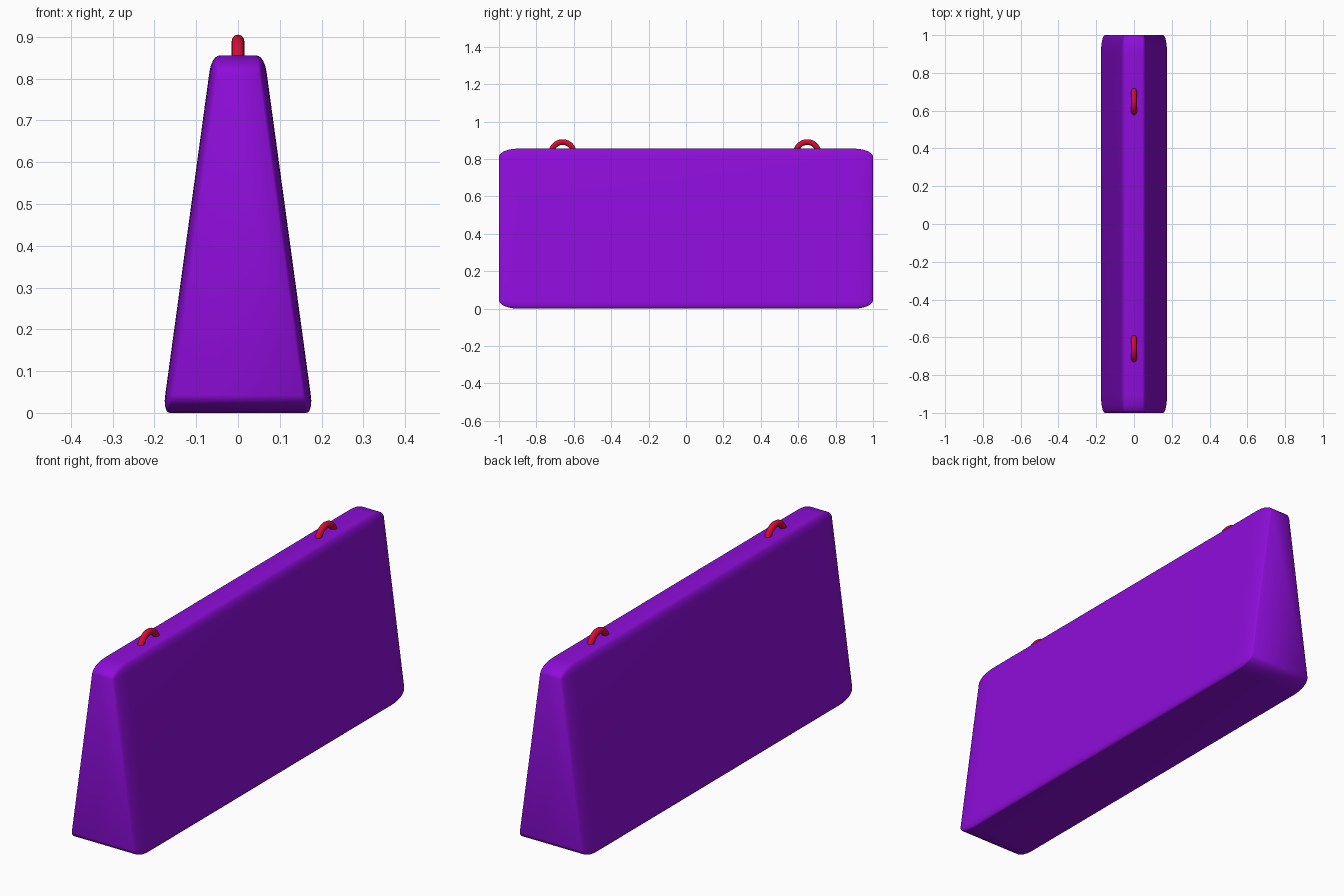
import bpy, math

if "Cube" in bpy.data.objects:
    bpy.data.objects.remove(bpy.data.objects["Cube"])


def material(name, colour):
    m = bpy.data.materials.new(name)
    m.diffuse_color = (*colour, 1)
    m.use_nodes = True
    m.node_tree.nodes["Principled BSDF"].inputs["Base Color"].default_value = m.diffuse_color
    return m


purple = material("purple_plastic", (0.27, 0.004, 0.70))
red = material("red_metal", (0.65, 0.004, 0.035))

# Barrier body: box narrowed at the top, with a bevel stretched by the object scale
bpy.ops.mesh.primitive_cube_add(size=2, location=(0, 0, 0.4275))
body = bpy.context.object
body.name = "barrier_body"
for v in body.data.vertices:
    if v.co.z > 0:
        v.co.x *= 0.35
body.scale = (0.18, 1.0, 0.4275)
bevel = body.modifiers.new("rounded_edges", "BEVEL")
bevel.width = 0.1
bevel.segments = 6
bevel.limit_method = 'NONE'
body.data.materials.append(purple)
bpy.ops.object.shade_smooth()

# Lifting loops: rings half sunk into the top
for name, y in (("front_lifting_loop", -0.66), ("back_lifting_loop", 0.648)):
    bpy.ops.mesh.primitive_torus_add(
        major_radius=0.06, minor_radius=0.015, major_segments=48,
        minor_segments=16, location=(0, y, 0.83),
        rotation=(0, math.radians(90), 0))
    loop = bpy.context.object
    loop.name = name
    loop.data.materials.append(red)
    bpy.ops.object.shade_smooth()
